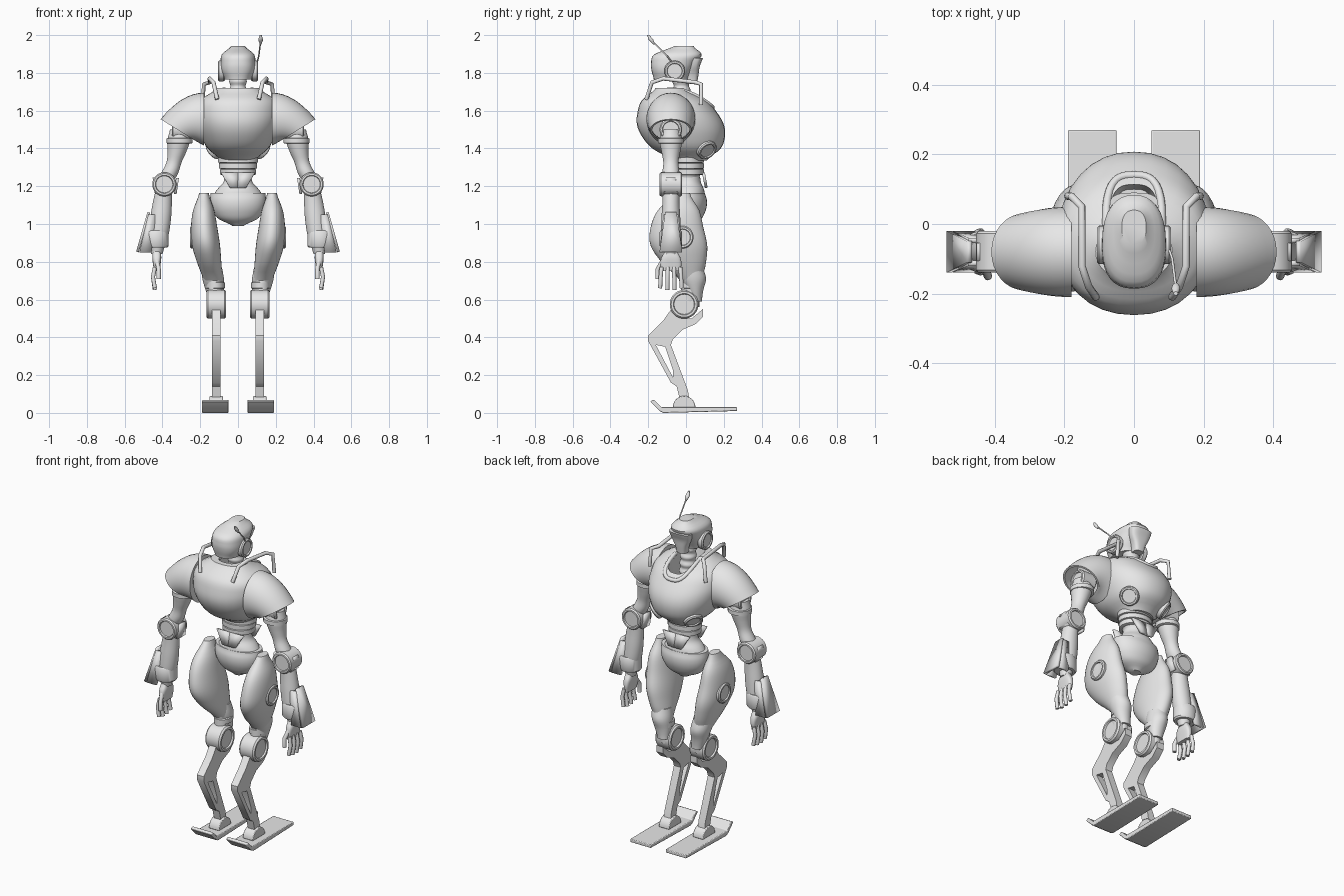
import bpy, bmesh
from math import cos, sin, pi, radians
from mathutils import Vector

if "Cube" in bpy.data.objects:
    bpy.data.objects.remove(bpy.data.objects["Cube"])

SHADE = 0.8
grey = bpy.data.materials.new("plain grey")
grey.use_nodes = True
grey.diffuse_color = (SHADE, SHADE, SHADE, 1)
grey.node_tree.nodes["Principled BSDF"].inputs["Base Color"].default_value = (SHADE, SHADE, SHADE, 1)


def shade(ob):
    bpy.ops.object.select_all(action="DESELECT")
    ob.select_set(True)
    bpy.context.view_layer.objects.active = ob
    bpy.ops.object.shade_smooth_by_angle(angle=radians(35))


def add_object(name, data, mirror):
    ob = bpy.data.objects.new(name, data)
    bpy.context.collection.objects.link(ob)
    data.materials.append(grey)
    if mirror:
        ob.modifiers.new("Mirror", "MIRROR").use_mirror_merge = False
    return ob


def add_mesh(name, bm, mirror):
    bmesh.ops.recalc_face_normals(bm, faces=bm.faces[:])
    mesh = bpy.data.meshes.new(name)
    bm.to_mesh(mesh)
    bm.free()
    ob = add_object(name, mesh, mirror)
    shade(ob)
    return ob


def oval(centre, u, v, power=2, count=32):
    def bend(t):
        return abs(t) ** (2 / power) * (1 if t > 0 else -1)
    angles = [2 * pi * i / count for i in range(count)]
    return [centre + u * bend(cos(a)) + v * bend(sin(a)) for a in angles]


def loft(name, rings, mirror):
    bm = bmesh.new()
    loops = [[bm.verts.new(p) for p in ring] for ring in rings]
    for low, high in zip(loops, loops[1:]):
        for i in range(len(low)):
            bm.faces.new((low[i - 1], low[i], high[i], high[i - 1]))
    bm.faces.new(loops[0])
    bm.faces.new(loops[-1])
    return add_mesh(name, bm, mirror)


def smooth_value(values, t):
    """Catmull-Rom value of an evenly spaced list at t from 0 to 1."""
    last = len(values) - 1
    i = min(int(t * last), last - 1)
    f = t * last - i
    a, b, c, d = (values[min(max(i + k, 0), last)] for k in (-1, 0, 1, 2))
    return b + f / 2 * (c - a + f * (2 * a - 5 * b + 4 * c - d + f * (3 * (b - c) + d - a)))


def limb(name, start, end, widths, depths=None, bow=(0, 0, 0), mirror=True, power=2):
    """Horizontal ovals between two points, with evenly spaced radii and a bowed axis."""
    start, end, bow = Vector(start), Vector(end), Vector(bow)
    depths = depths or widths
    steps = 4 * (max(len(widths), len(depths)) - 1)
    rings = []
    for k in range(steps + 1):
        t = k / steps
        rings.append(oval(start.lerp(end, t) + bow * sin(pi * t), Vector((smooth_value(widths, t), 0, 0)),
                          Vector((0, smooth_value(depths, t), 0)), power))
    return loft(name, rings, mirror)


def band(name, centre, width, depth, height, mirror=True):
    """Short ring with softened edges."""
    base = Vector(centre)
    rise = Vector((0, 0, height / 2))
    rings = [oval(base + rise * side, Vector((width * s, 0, 0)), Vector((0, depth * s, 0)))
             for side, s in ((-1, .9), (-.8, 1), (.8, 1), (1, .9))]
    return loft(name, rings, mirror)


def joint(name, base, axis, radius, depth, mirror=True):
    """Round pivot with a raised rim and sunken hub at both ends."""
    axis = Vector(axis).normalized()
    u = axis.orthogonal().normalized() * radius
    v = axis.cross(u)
    rim = [(.1, 1), (.7, 1), (.75, 0), (.9, 0), (1, 1)]
    lip = radius * .12
    rows = [(s, k * lip) for s, k in rim] + [(s, depth - k * lip) for s, k in reversed(rim)]
    return loft(name, [oval(Vector(base) + axis * d, u * s, v * s) for s, d in rows], mirror)


def prism(name, outline, centre, half, mirror=True):
    """Side outline (y, z) extruded across x."""
    return loft(name, [[Vector((x, y, z)) for y, z in outline] for x in (centre - half, centre + half)], mirror)


def bevel(ob, width):
    mod = ob.modifiers.new("Bevel", "BEVEL")
    mod.width, mod.segments, mod.limit_method = width, 2, "ANGLE"


def fin(name, top, bottom, spread, growth=2):
    """Thin plate that widens from its top edge to its bottom edge."""
    top, bottom, spread = Vector(top), Vector(bottom), Vector(spread)
    wide = spread * growth
    bm = bmesh.new()
    bm.faces.new([bm.verts.new(p) for p in (top - spread, top + spread, bottom + wide, bottom - wide)])
    ob = add_mesh(name, bm, True)
    ob.modifiers.new("Solidify", "SOLIDIFY").thickness = .015


def tube(name, points, radius, mirror=True, closed=False):
    cu = bpy.data.curves.new(name, "CURVE")
    cu.dimensions = "3D"
    cu.bevel_depth, cu.bevel_resolution, cu.use_fill_caps = radius, 3, True
    sp = cu.splines.new("POLY")
    sp.points.add(len(points) - 1)
    for p, co in zip(sp.points, points):
        p.co = (*co, 1)
    sp.use_cyclic_u = closed
    add_object(name, cu, mirror)


def cut(ob, cutter):
    mod = ob.modifiers.new("Cut", "BOOLEAN")
    mod.operation, mod.object, mod.solver = "DIFFERENCE", cutter, "EXACT"
    ob.modifiers.move(len(ob.modifiers) - 1, 0)
    bpy.context.view_layer.objects.active = ob
    bpy.ops.object.modifier_apply(modifier="Cut")
    bpy.data.objects.remove(cutter)
    shade(ob)


# Landmarks of one side
shoulder = Vector((.31, -.08, 1.5))
elbow = Vector((.39, -.08, 1.21))
wrist = Vector((.43, -.08, .84))
knee = Vector((.115, -.01, .575))

# Chest barrel with the neck well, its rim and two round ports
chest = limb("chest", (0, .02, 1.335), (0, -.08, 1.72), [.09, .16, .195, .215, .22, .2, .11],
             [.09, .18, .22, .23, .21, .17, .08], mirror=False, power=2.2)
cut(chest, limb("neck_well_cutter", (0, 0, 1.56), (0, 0, 1.8), [.06, .08], [.1, .14], mirror=False, power=3))
edge = oval(Vector(), Vector((.08, 0, 0)), Vector((0, .14, 0)), 3)
tube("collar_rim", [(p.x, p.y, 1.7 - p.y * (.3 + 2 * p.y)) for p in edge], .012, False, True)
joint("chest_port", (.08, .08, 1.43), (.6, .4, -.5), .055, .08)

# Carrying rails
tube("shoulder_rail", [(.11, -.21, 1.66), (.13, -.18, 1.75), (.15, -.12, 1.77), (.15, .05, 1.75),
                       (.18, .08, 1.74), (.19, .08, 1.63)], .011)

# Neck and head
limb("neck", (0, -.01, 1.55), (0, -.03, 1.8), [.04, .047] * 6, mirror=False)
limb("helmet", (0, -.08, 1.765), (0, -.01, 1.943), [.07, .088, .092, .085, .035],
     [.09, .105, .12, .125, .05], (0, -.02, 0), False, 2.4)
limb("face_mask", (0, .03, 1.75), (0, .05, 1.88), [.03, .04, .06, .07], [.03, .03, .03, .04],
     mirror=False, power=3)
joint("ear_disc", (.07, -.06, 1.81), (1, 0, 0), .055, .037)
tube("antenna_rod", [(.1, -.07, 1.85), (.11, -.1, 1.89), (.12, -.18, 1.97)], .004, False)
limb("antenna_tip", (.12, -.17, 1.95), (.12, -.2, 2), [.004, .012, .006], mirror=False)

# Shoulder pads: hollow caps sweeping out to a slanted lip
def pad_ring(t, scale):
    top = Vector((.18 + .23 * t, -.08, 1.695 - .14 * t * t))
    bottom = Vector((.18 + .045 * t, -.08, 1.415 + .025 * t))
    return oval((top + bottom) / 2, (top - bottom) / 2 * scale, Vector((0, (.13 - .02 * t * t) * scale, 0)))


outside = [pad_ring(i / 8, 1) for i in range(9)]
inside = [pad_ring(1 - i / 8, .9) for i in range(5)]
loft("shoulder_pad", outside + inside, True)

# Arms
joint("shoulder_joint", (.25, -.08, 1.5), (1, 0, 0), .06, .1)
limb("upper_arm", shoulder, elbow, [.05, .06, .05, .04, .045, .04], bow=(-.02, 0, 0))
band("upper_arm_band", shoulder - Vector((0, 0, .06)), .068, .068, .03)
joint("elbow_joint", elbow - Vector((0, .06, 0)), (0, 1, 0), .064, .12)
for side in (-1, 1):
    lean = Vector((.062 * side, 0, .035))
    fin("elbow_guard", elbow + lean, elbow + Vector((.05 * side, 0, -.05)), (0, .025, 0), 1.5)
limb("forearm", elbow, wrist, [.04, .05, .055, .05, .03], [.045, .045, .05, .05, .03])
band("wrist_cuff", wrist + Vector((.005, 0, .08)), .068, .06, .09)
fin("outer_fin", (.465, -.08, 1.06), (.525, -.08, .85), (0, .03, 0))
for side in (-1, 1):
    fin("side_fin", (.455, -.08 + .04 * side, 1.05), (.49, -.08 + .06 * side, .85), (.02, 0, 0), 1.6)

# Hands
limb("palm", wrist - Vector((0, 0, .09)), wrist + Vector((0, 0, .02)), [.015, .02, .024, .02],
     [.05, .056, .05, .03], power=3)
for i in range(4):
    spread = i - 1.5
    root = wrist + Vector((.01, spread * .033, -.07))
    tube("finger", [root, root + Vector((.01, spread * .003, -.05)),
                    root + Vector((0, spread * .005, -.12 + .005 * spread ** 2))], .011)
tube("thumb", [wrist + Vector((0, -.04, -.03)), wrist + Vector((-.01, -.07, -.08)),
               wrist + Vector((-.01, -.07, -.13))], .012)

# Waist and pelvis
limb("spine", (0, .01, 1.1), (0, .01, 1.36), [.07, .077] * 6, [.06, .067] * 6, mirror=False)
for i in range(3):
    band("waist_ring", (0, .01, 1.34 - .032 * i), .107 - .006 * i, .085, .033, False)
limb("hip_collar", (0, .01, 1.15), (0, .01, 1.25), [.13, .11, .08, .07], [.09, .085, .07, .065], mirror=False)
for side in (-1, 1):
    fin("waist_plate", (.045, .01 + .075 * side, 1.27), (.02, .01 + .09 * side, 1.19), (.045, 0, 0), .5)
limb("pelvis", (0, .01, .99), (0, .01, 1.165), [.03, .1, .13, .144, .148, .145], [.03, .07, .09, .1, .1, .09],
     mirror=False)

# Thighs
limb("thigh", (.18, -.02, 1.165), (.13, .03, .7), [.025, .056, .07, .074, .064, .05],
     [.04, .11, .14, .15, .115, .06], (.02, -.05, 0))
joint("hip_disc", (.2, -.02, .93), (1, 0, 0), .06, .054)

# Knees
limb("knee_link", (.13, .03, .74), (.115, .02, .56), [.045, .04], [.055, .05])
band("knee_band", (.12, .03, .675), .05, .06, .035)
limb("knee_guard", (.14, .03, .77), (.115, .055, .59), [.055, .057, .048, .035], [.06, .068, .045, .03])
joint("knee_joint", knee - Vector((.052, 0, 0)), (1, 0, 0), .076, .104)

# Shins: flat struts with a slot and a curved stop behind the knee
shin = prism("shin", [(-.07, .56), (-.12, .49), (-.2, .41), (-.2, .38), (-.08, .16), (-.05, .14), (-.03, .06),
                      (.02, .06), (.01, .12), (-.08, .36), (-.07, .39), (-.02, .44), (.05, .47), (.09, .51),
                      (.09, .55), (.03, .5), (-.03, .5)], knee.x, .023)
cut(shin, prism("shin_slot_cutter", [(-.16, .36), (-.11, .35), (-.07, .23), (-.07, .19)], knee.x, .1, False))

# Feet: long skids with a raised toe
arch = [(-.01 + .06 * cos(pi * i / 12), .03 + .06 * sin(pi * i / 12)) for i in range(13)]
bevel(prism("ankle", arch, knee.x, .035), .004)
skid = [(-.19, .06), (-.17, .07), (-.13, .03), (.27, .03), (.27, .01), (-.12, 0), (-.14, .01)]
bevel(prism("foot_skid", skid, .12, .07), .004)
